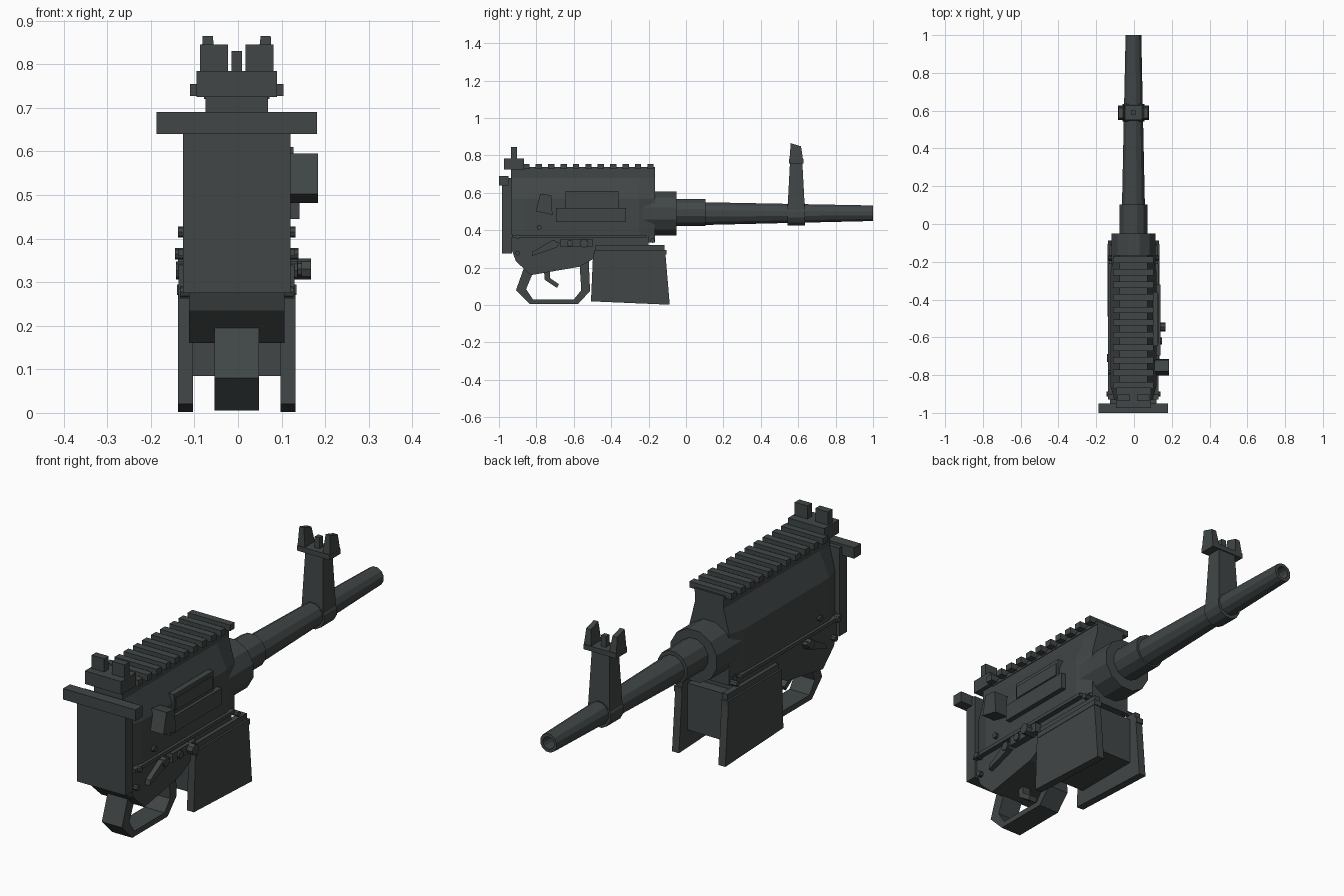
import bpy, bmesh, math
from mathutils import Vector

if "Cube" in bpy.data.objects:
    bpy.data.objects.remove(bpy.data.objects["Cube"])

CX = -0.003  # the model's own centre plane
mat = bpy.data.materials.new("dark gunmetal")
mat.diffuse_color = (0.052, 0.061, 0.061, 1)
mat.use_nodes = True
mat.node_tree.nodes["Principled BSDF"].inputs["Base Color"].default_value = mat.diffuse_color


def finish(name, bm):
    bmesh.ops.recalc_face_normals(bm, faces=bm.faces)
    me = bpy.data.meshes.new(name)
    bm.to_mesh(me)
    bm.free()
    me.materials.append(mat)
    ob = bpy.data.objects.new(name, me)
    bpy.context.collection.objects.link(ob)
    return ob


def loft(name, rings, cap=True):
    """Skin a list of equal-length point rings."""
    bm = bmesh.new()
    vs = [[bm.verts.new(p) for p in r] for r in rings]
    n = len(rings[0])
    for a, b in zip(vs, vs[1:]):
        for i in range(n):
            bm.faces.new((a[i], a[(i + 1) % n], b[(i + 1) % n], b[i]))
    if cap:
        bm.faces.new(vs[0])
        bm.faces.new(vs[-1])
    return finish(name, bm)


def slab(name, x0, x1, yz):
    """Side profile (y, z) extruded across x."""
    return loft(name, [[(CX + x, y, z) for y, z in yz] for x in (x0, x1)])


def box(name, x0, x1, y0, y1, z0, z1):
    return slab(name, x0, x1, [(y0, z0), (y1, z0), (y1, z1), (y0, z1)])


def pair(name, fn, x0, x1, *args):
    fn(name + "_right", x0, x1, *args)
    fn(name + "_left", -x1, -x0, *args)


def disc(name, x0, x1, y, z, r, n=8):
    ring = [(y + r * math.cos(i * math.tau / n), z + r * math.sin(i * math.tau / n)) for i in range(n)]
    return slab(name, x0, x1, ring)


def tube(name, stations, n=12):
    """Round section along y from (y, z, radius) stations."""
    rings = []
    for y, z, r in stations:
        rings.append([(CX + r * math.sin((i + .5) * math.tau / n), y,
                       z + r * math.cos((i + .5) * math.tau / n)) for i in range(n)])
    return loft(name, rings)


# butt plate and its top bar
box("butt_plate", -.123, .123, -.985, -.93, .275, .68)
box("butt_top_bar", -.184, .184, -1, -.95, .64, .69)

# receiver: shouldered section with tapered ends
rings = []
for y, w in ((-.935, .1), (-.86, .121), (-.25, .121), (-.165, .1)):
    half = [(w, .37), (w, .57), (.072, .68), (.072, .735)]
    sec = half + [(-x, z) for x, z in reversed(half)]
    rings.append([(CX + x, y, z) for x, z in sec])
loft("receiver", rings)

# top rail
box("rail_base", -.075, .075, -.87, -.165, .72, .737)
for i in range(11):
    y = -.87 + i * .0663
    box("rail_tooth", -.107, .107, y, y + .034, .727, .755)

# lower frame
slab("lower_frame", -.11, .11, [(-.935, .38), (-.93, .29), (-.91, .235), (-.83, .16),
                               (-.57, .205), (-.48, .255), (-.2, .29), (-.2, .38)])
pair("side_strip", box, .1, .134, -.93, -.21, .36, .376)

# trigger guard: strap between outer and inner paths
outer = [(-.866, .2), (-.909, .08), (-.834, .005), (-.578, .005), (-.513, .075), (-.52, .237)]
inner = [(-.815, .18), (-.855, .085), (-.818, .03), (-.6, .03), (-.56, .08), (-.57, .237)]
loft("trigger_guard", [[(CX - .051, *o), (CX + .051, *o), (CX + .051, *i), (CX - .051, *i)]
                       for o, i in zip(outer, inner)])

# trigger
tri = [((-.76, .19), (-.728, .19)), ((-.755, .135), (-.728, .145)), ((-.69, .092), (-.68, .112))]
loft("trigger", [[(CX - .02, *a), (CX + .02, *a), (CX + .02, *b), (CX - .02, *b)] for a, b in tri])

# magazine well: two side panels, cross block and rims
pair("magazine_panel", slab, .1, .135, [(-.508, .02), (-.087, .002), (-.11, .275), (-.497, .275)])
box("magazine_block", -.11, .11, -.47, -.15, .085, .3)
pair("magazine_rim", box, .1, .137, -.49, -.105, .27, .295)
pair("magazine_upper_rim", box, .1, .128, -.485, -.115, .295, .322)

# barrel group
tube("barrel_collar", [(-.25, .49, .121), (-.05, .49, .121)])
tube("barrel_sleeve", [(-.06, .495, .076), (.103, .495, .076)])
tube("barrel", [(.09, .489, .063), (1, .491, .043), (1, .491, .028), (.93, .491, .028)])
tube("front_sight_band", [(.542, .484, .061), (.636, .484, .061)])

# front sight: tapered post, cross plate, centre pin, two ears
loft("front_sight_post", [[(CX + x, y, z) for x, y in ((-w, a), (w, a), (w, b), (-w, b))]
                          for z, w, a, b in ((.5, .055, .542, .636), (.765, .045, .556, .622))])
box("front_sight_plate", -.083, .083, .55, .628, .757, .78)
box("front_sight_pin", -.012, .012, .577, .602, .775, .83)
for s in (-1, 1):
    loft("front_sight_ear", [[(CX + s * x, y, z + k * (y - .585)) for x, y in
                              ((p, a), (q, a), (q, b), (p, b))]
                             for z, k, p, q, a, b in ((.775, 0, .045, .083, .553, .626),
                                                      (.858, -.3, .055, .078, .56, .615))])

# rear sight
box("rear_sight_neck", -.072, .072, -.93, -.87, .68, .73)
box("rear_sight_base", -.092, .092, -.973, -.866, .725, .785)
pair("rear_sight_blade", box, .02, .084, -.936, -.903, .785, .845)

# right side: charging handle and ejection port
slab("charging_handle", .1, .187, [(-.78, .595), (-.72, .587), (-.714, .482), (-.803, .502)])
box("ejection_cover", .08, .144, -.695, -.32, .445, .52)
box("ejection_port", .06, .13, -.645, -.36, .52, .61)
box("ejection_inner", .06, .134, -.635, -.37, .535, .592)

# controls: selector plate with knob, diagonal levers
box("selector_plate", .1, .141, -.67, -.5, .31, .352)
disc("selector_knob", .1, .17, -.545, .33, .024)
disc("selector_pivot", .1, .15, -.62, .33, .018)
pair("lever", slab, .1, .133, [(-.825, .262), (-.69, .308), (-.675, .335), (-.72, .343), (-.82, .285)])
pair("lever_pivot", disc, .1, .139, -.71, .327, .021)

# pins
for y, z, x in ((-.785, .415, .135), (-.9, .365, .142), (-.18, .345, .135), (-.9, .278, .13)):
    pair("pin", disc, .08, x, y, z, .013)
box("front_pin_block", -.1, .1, -.2, -.165, .335, .39)
